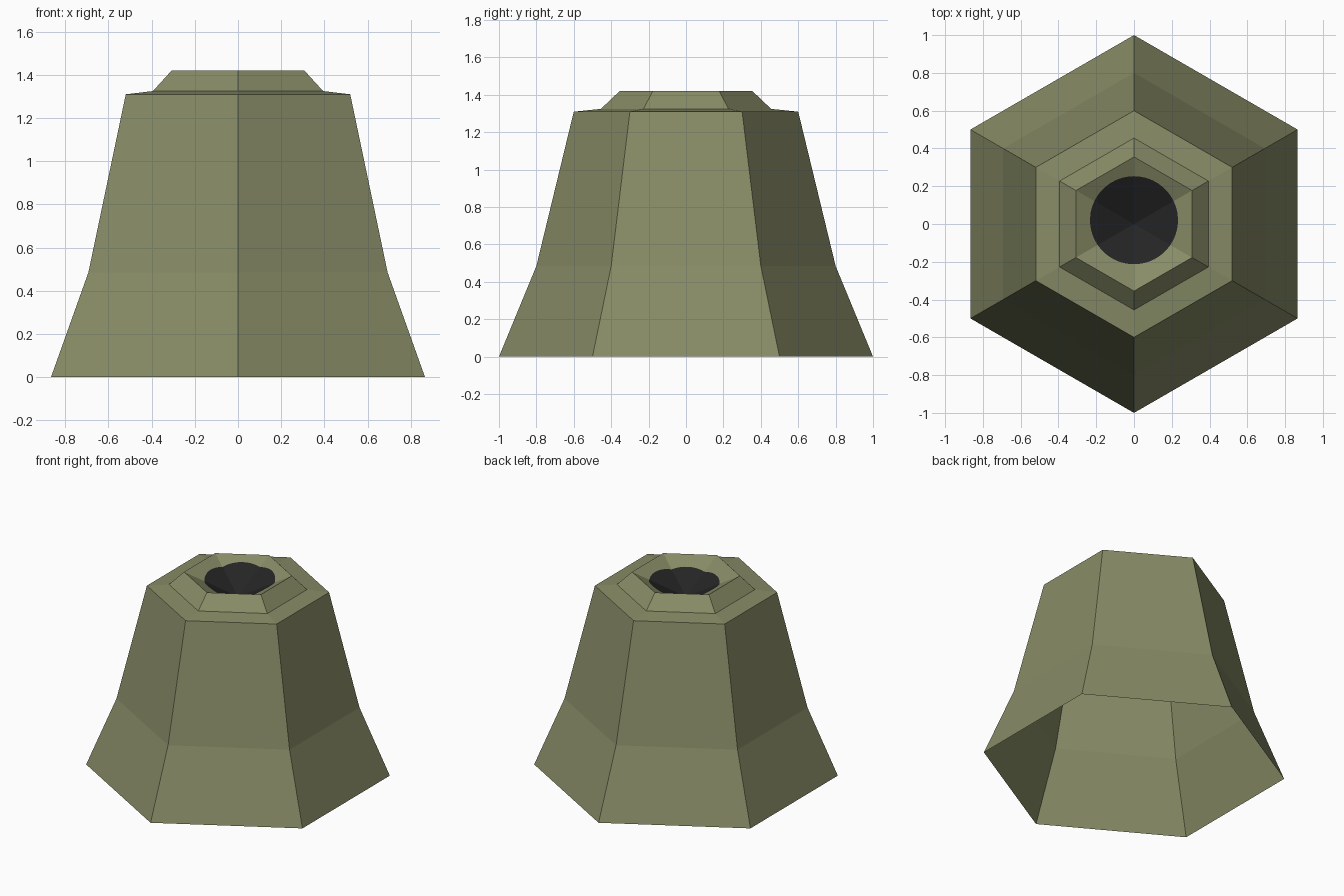
import bpy, bmesh, math

if "Cube" in bpy.data.objects:
    bpy.data.objects.remove(bpy.data.objects["Cube"])

SEGMENTS = 48            # funnel divisions, multiple of six
TOP, RIM, DEPTH = 1.42, 0.355, 0.165
HOLE_R, HOLE_Y = 0.233, 0.02


def material(name, rgb):
    m = bpy.data.materials.new(name)
    m.diffuse_color = (*rgb, 1)
    m.use_nodes = True
    m.node_tree.nodes["Principled BSDF"].inputs["Base Color"].default_value = m.diffuse_color
    return m


olive = material("olive", (0.246, 0.262, 0.133))
black = material("soot black", (0.018, 0.018, 0.019))


def make(name, rings, mat, centre=None):
    """Bridge consecutive rings of points; optionally close with a fan."""
    bm = bmesh.new()
    loops = [[bm.verts.new(p) for p in ring] for ring in rings]
    n = len(loops[0])
    for a, b in zip(loops, loops[1:]):
        for i in range(n):
            j = (i + 1) % n
            bm.faces.new((a[i], a[j], b[j], b[i]))
    if centre:
        c = bm.verts.new(centre)
        for i in range(n):
            bm.faces.new((loops[-1][i], loops[-1][(i + 1) % n], c))
    me = bpy.data.meshes.new(name)
    bm.to_mesh(me)
    bm.free()
    me.materials.append(mat)
    ob = bpy.data.objects.new(name, me)
    bpy.context.collection.objects.link(ob)
    return ob


def hexagon(r, z):
    return [(r * math.cos(math.radians(30 + 60 * k)),
             r * math.sin(math.radians(30 + 60 * k)), z) for k in range(6)]


def hex_radius(t):
    """Distance from the axis to the rim hexagon in direction t."""
    off = t % (math.pi / 3) - math.pi / 6   # corners at 30 + 60k degrees
    off = abs(off)
    return RIM * math.cos(math.pi / 6) / math.cos(math.pi / 6 - off)


def funnel_point(t, r):
    # fraction of the way out to the rim sets the height
    return (r * math.cos(t), r * math.sin(t),
            TOP - DEPTH * (1 - r / (RIM * math.cos(math.pi / 6)
                                    / math.cos(face_angle(t)))))


def face_angle(t):
    """Angle from the nearest face normal (normals at multiples of 60)."""
    return abs((t + math.pi / 6) % (math.pi / 3) - math.pi / 6)


def rim_radius(t):
    return RIM * math.cos(math.pi / 6) / math.cos(face_angle(t))


def hole_radius(t):
    """Distance from the axis to the slightly offset round opening."""
    s = HOLE_Y * math.sin(t)
    return s + math.sqrt(s * s - HOLE_Y ** 2 + HOLE_R ** 2)


# Flared hexagonal shell, open underneath, with shoulder and raised collar
profile = [(1.0, 0), (0.8, 0.485), (0.6, 1.31), (0.455, 1.325), (RIM, TOP)]
make("hexagonal_shell", [hexagon(r, z) for r, z in profile], olive)

# Sunken funnel, split into olive surround and dark round opening
angles = [2 * math.pi * i / SEGMENTS for i in range(SEGMENTS)]
rim = [funnel_point(t, rim_radius(t)) for t in angles]
edge = [funnel_point(t, hole_radius(t)) for t in angles]
make("funnel_surround", [rim, edge], olive)
make("dark_opening", [edge], black, centre=(0, 0, TOP - DEPTH))
